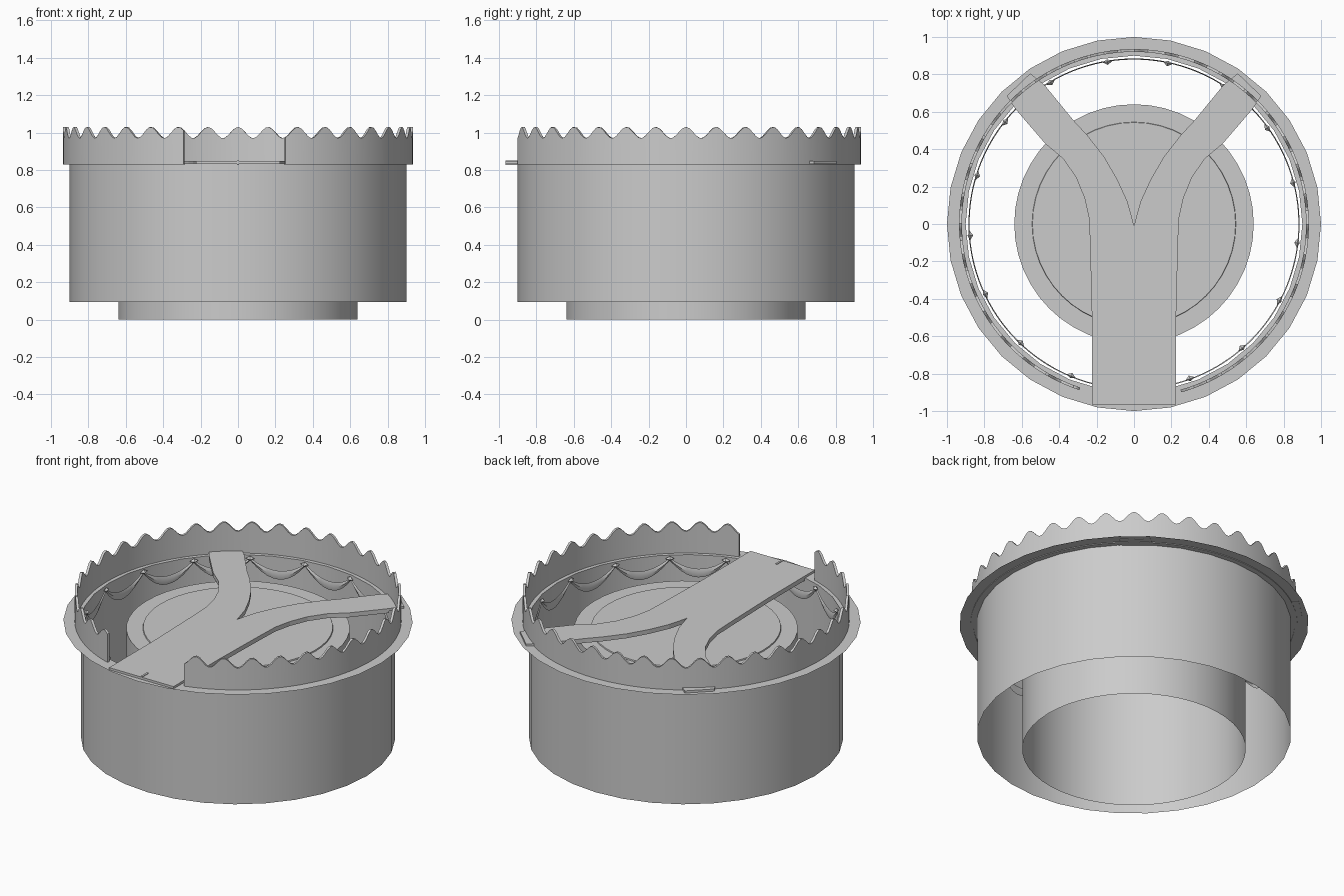
import bpy, bmesh
from math import sin, cos, pi, radians

if "Cube" in bpy.data.objects:
    bpy.data.objects.remove(bpy.data.objects["Cube"])

COUNT, SPAN, FIRST = 17, 2 * pi / 17, radians(184)   # swag spans round the drum


def make(name, verts, faces, smooth=True):
    me = bpy.data.meshes.new(name)
    me.from_pydata(verts, [], faces)
    bm = bmesh.new()
    bm.from_mesh(me)
    bmesh.ops.recalc_face_normals(bm, faces=bm.faces)
    bm.to_mesh(me)
    bm.free()
    ob = bpy.data.objects.new(name, me)
    bpy.context.collection.objects.link(ob)
    if smooth:
        bpy.ops.object.select_all(action='DESELECT')
        ob.select_set(True)
        bpy.context.view_layer.objects.active = ob
        bpy.ops.object.shade_smooth_by_angle(angle=radians(30))
    return ob


def lathe(name, profile, n=32, cap=False):
    """Revolve (r, z) points about z; optionally close the last ring."""
    verts = [(r * cos(2 * pi * i / n), r * sin(2 * pi * i / n), z)
             for r, z in profile for i in range(n)]
    faces = [(k * n + i, k * n + (i + 1) % n, (k + 1) * n + (i + 1) % n, (k + 1) * n + i)
             for k in range(len(profile) - 1) for i in range(n)]
    if cap:
        faces.append(tuple(range(len(verts) - n, len(verts))))
    return make(name, verts, faces)


def slab(name, outline, z0, z1):
    """Extrude a flat outline between two heights."""
    n = len(outline)
    verts = [(x, y, z) for z in (z0, z1) for x, y in outline]
    faces = [tuple(range(n)), tuple(range(n, 2 * n))]
    faces += [(i, (i + 1) % n, n + (i + 1) % n, n + i) for i in range(n)]
    return make(name, verts, faces, False)


def polar(r, a, z):
    return (r * cos(a), r * sin(a), z)


# Open outer drum, flat flange, and inner pedestal with a raised disc top
lathe("outer_drum", [(0.90, 0.095), (0.90, 0.834)])
lathe("flange", [(0.90, 0.834), (1.0, 0.834)])
lathe("pedestal", [(0.64, 0.0), (0.64, 0.79), (0.545, 0.79), (0.543, 0.797)], 48, cap=True)

# Scalloped parapet with a gap at the front
start, end, steps = radians(-74.3), radians(251.8), 290
verts, faces = [], []
for i in range(steps + 1):
    a = start + (end - start) * i / steps
    top = 1.0 + 0.03 * cos(36 * a)
    verts += [polar(0.935, a, 0.83), polar(0.935, a, top),
              polar(0.92, a, top), polar(0.92, a, 0.83)]
    if i:
        b = 4 * i
        faces += [(b - 4 + k, b - 4 + (k + 1) % 4, b + (k + 1) % 4, b + k) for k in range(4)]
faces += [(0, 1, 2, 3), tuple(range(4 * steps, 4 * steps + 4))]
make("scalloped_parapet", verts, faces)

# Forked bridge: the right half outline is mirrored to the left
outer = [(0.225, -0.86), (0.225, -0.5), (0.235, -0.1), (0.24, 0.03), (0.265, 0.14),
         (0.31, 0.25), (0.38, 0.35), (0.475, 0.43), (0.63, 0.61)]
inner = [(0.48, 0.745), (0.32, 0.55), (0.25, 0.475), (0.16, 0.36), (0.09, 0.24),
         (0.035, 0.12), (0.01, 0.03)]
half = outer + inner
outline = half + [(0, -0.01)] + [(-x, y) for x, y in reversed(half)]
slab("forked_bridge", outline, 0.82, 0.848)
slab("bridge_front_plate", [(-0.225, -0.965), (0.225, -0.965), (0.225, -0.86), (-0.225, -0.86)],
     0.832, 0.848)
slab("bridge_front_peg", [(-0.006, -0.966), (0.006, -0.966), (0.006, -0.9), (-0.006, -0.9)],
     0.828, 0.852)

# Arm end plates that pass under the parapet
for s, side in ((1, "right"), (-1, "left")):
    slab("arm_end_plate_" + side,
         [(s * x, y) for x, y in ((0.63, 0.61), (0.68, 0.685), (0.555, 0.805), (0.48, 0.745))],
         0.832, 0.848)

# Hanging cloth swags on the inner wall
verts, faces = [], []
for i in range(COUNT * 10):
    t = (i % 10) / 10
    drop, a = 4 * t * (1 - t), FIRST + SPAN * i / 10
    verts += [polar(0.885, a, 0.822 - 0.07 * drop),
              polar(0.879, a, 0.815 - 0.09 * drop),
              polar(0.885, a, 0.808 - 0.11 * drop)]
    b, c = 3 * i, 3 * ((i + 1) % (COUNT * 10))
    faces += [(b + k, c + k, c + k + 1, b + k + 1) for k in (0, 1)]
make("swags", verts, faces)

# Small pointed hooks at every swag joint
verts, faces = [], []
for i in range(COUNT):
    a, b = FIRST + SPAN * i, 6 * i
    verts += [polar(0.892, a, 0.82), polar(0.862, a, 0.82), polar(0.88, a - 0.03, 0.82),
              polar(0.88, a + 0.03, 0.82), polar(0.88, a, 0.835), polar(0.88, a, 0.805)]
    faces += [(b + p, b + q, b + r) for p in (0, 1) for q in (2, 3) for r in (4, 5)]
make("swag_hooks", verts, faces, False)
